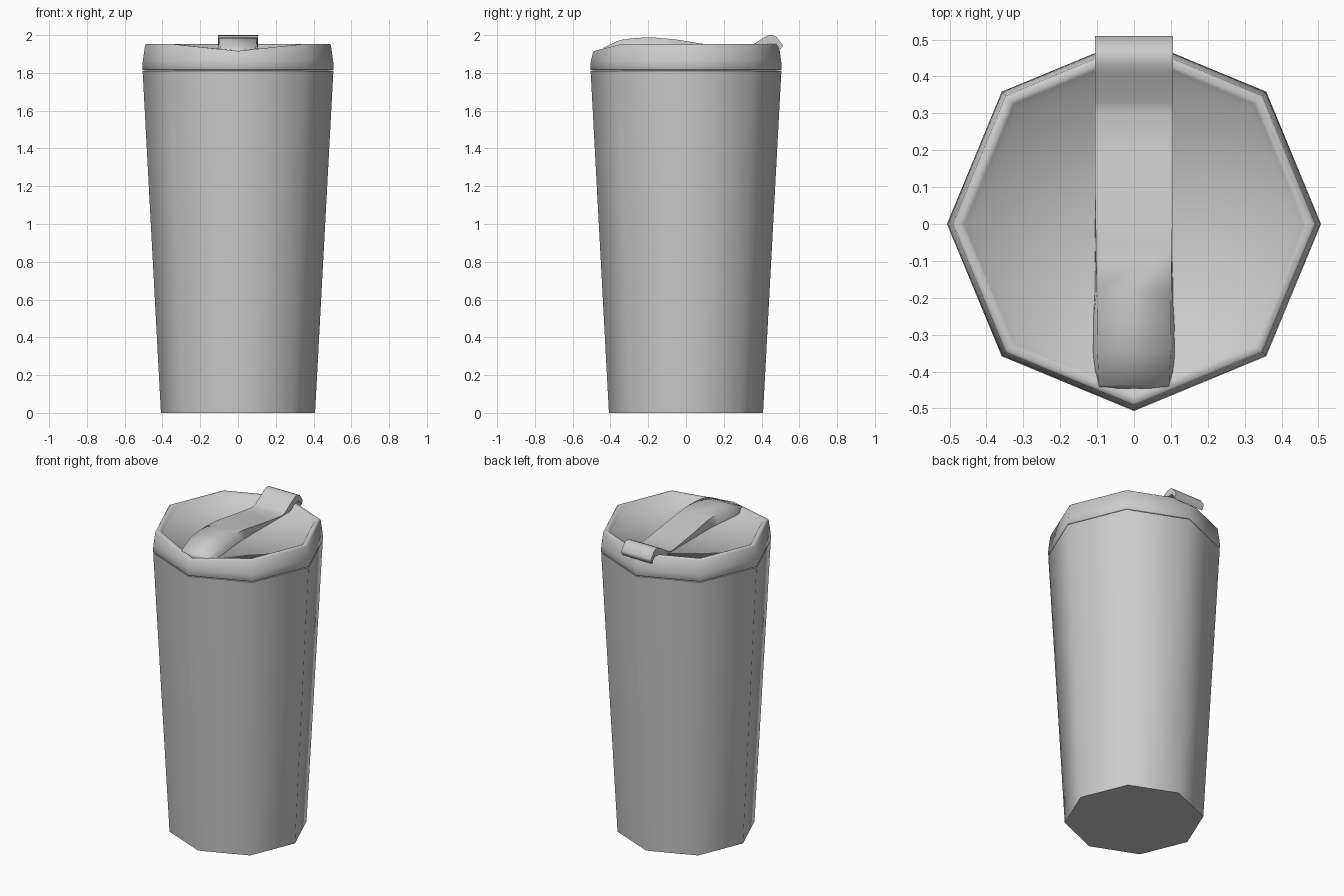
import bpy, math

if "Cube" in bpy.data.objects:
    bpy.data.objects.remove(bpy.data.objects["Cube"])

SIDES = 8

grey = bpy.data.materials.new("dark_grey")
grey.diffuse_color = (0.55, 0.55, 0.55, 1)
grey.use_nodes = True
grey.node_tree.nodes["Principled BSDF"].inputs["Base Color"].default_value = grey.diffuse_color


def make(name, verts, faces, angle):
    me = bpy.data.meshes.new(name)
    me.from_pydata(verts, [], faces)
    me.update()
    me.materials.append(grey)
    ob = bpy.data.objects.new(name, me)
    bpy.context.collection.objects.link(ob)
    bpy.ops.object.select_all(action='DESELECT')
    ob.select_set(True)
    bpy.context.view_layer.objects.active = ob
    # consistent outward normals
    bpy.ops.object.mode_set(mode='EDIT')
    bpy.ops.mesh.select_all(action='SELECT')
    bpy.ops.mesh.normals_make_consistent(inside=False)
    bpy.ops.object.mode_set(mode='OBJECT')
    bpy.ops.object.shade_smooth_by_angle(angle=math.radians(angle))
    return ob


def octagon_loft(name, profile, angle):
    """profile: (radius, z, drop of the front corner); both ends capped."""
    verts, faces = [], []
    for r, z, drop in profile:
        for k in range(SIDES):
            a = 2 * math.pi * k / SIDES
            verts.append((r * math.cos(a), r * math.sin(a), z - (drop if k == 6 else 0)))
    for i in range(len(profile) - 1):
        for k in range(SIDES):
            n = (k + 1) % SIDES
            a, b = i * SIDES, (i + 1) * SIDES
            faces.append((a + k, a + n, b + n, b + k))
    # triangle fans close the two ends
    for start in (0, (len(profile) - 1) * SIDES):
        verts.append((0, 0, verts[start][2]))
        c = len(verts) - 1
        faces += [(start + k, start + (k + 1) % SIDES, c) for k in range(SIDES)]
    return make(name, verts, faces, angle)


# tapered cup with a flat base
octagon_loft("cup_body", [
    (0.408, 0.0, 0), (0.505, 1.811, 0), (0.48, 1.813, 0), (0.47, 1.82, 0)], 50)

# lid with raised rim, lowered front lip and shallow sunken floor
octagon_loft("lid", [
    (0.48, 1.816, 0), (0.504, 1.816, 0), (0.507, 1.82, 0), (0.504, 1.86, 0),
    (0.492, 1.947, 0.036), (0.486, 1.952, 0.036), (0.470, 1.952, 0.036),
    (0.460, 1.947, 0.036), (0.443, 1.922, 0.026)], 60)

# flip strap and hooked latch: top (y, z), underside (y, z), half widths
stations = [
    ((-0.446, 1.918), (-0.446, 1.885), 0.092, 0.096),
    ((-0.436, 1.934), (-0.436, 1.885), 0.095, 0.103),
    ((-0.350, 1.974), (-0.360, 1.885), 0.099, 0.114),
    ((-0.270, 1.985), (-0.280, 1.885), 0.100, 0.113),
    ((-0.180, 1.988), (-0.180, 1.885), 0.101, 0.108),
    ((-0.060, 1.978), (-0.060, 1.885), 0.103, 0.106),
    ((0.070, 1.957), (0.070, 1.885), 0.105, 0.105),
    ((0.200, 1.938), (0.200, 1.885), 0.106, 0.106),
    ((0.300, 1.926), (0.315, 1.890), 0.106, 0.106),
    ((0.330, 1.934), (0.350, 1.905), 0.106, 0.106),
    ((0.410, 1.986), (0.430, 1.948), 0.106, 0.106),
    ((0.435, 1.998), (0.450, 1.954), 0.106, 0.106),
    ((0.460, 2.000), (0.465, 1.956), 0.106, 0.106),
    ((0.480, 1.990), (0.478, 1.952), 0.106, 0.106),
    ((0.510, 1.950), (0.488, 1.936), 0.106, 0.106),
    ((0.510, 1.938), (0.493, 1.916), 0.106, 0.106),
]
verts, faces = [], []
for (ty, tz), (by, bz), tw, bw in stations:
    verts += [(-tw, ty, tz), (tw, ty, tz), (bw, by, bz), (-bw, by, bz)]
for i in range(len(stations) - 1):
    for k in range(4):
        n = (k + 1) % 4
        faces.append((4 * i + k, 4 * i + n, 4 * i + 4 + n, 4 * i + 4 + k))
last = 4 * (len(stations) - 1)
faces += [(0, 1, 2, 3), (last, last + 1, last + 2, last + 3)]
make("flip_strap", verts, faces, 85)
